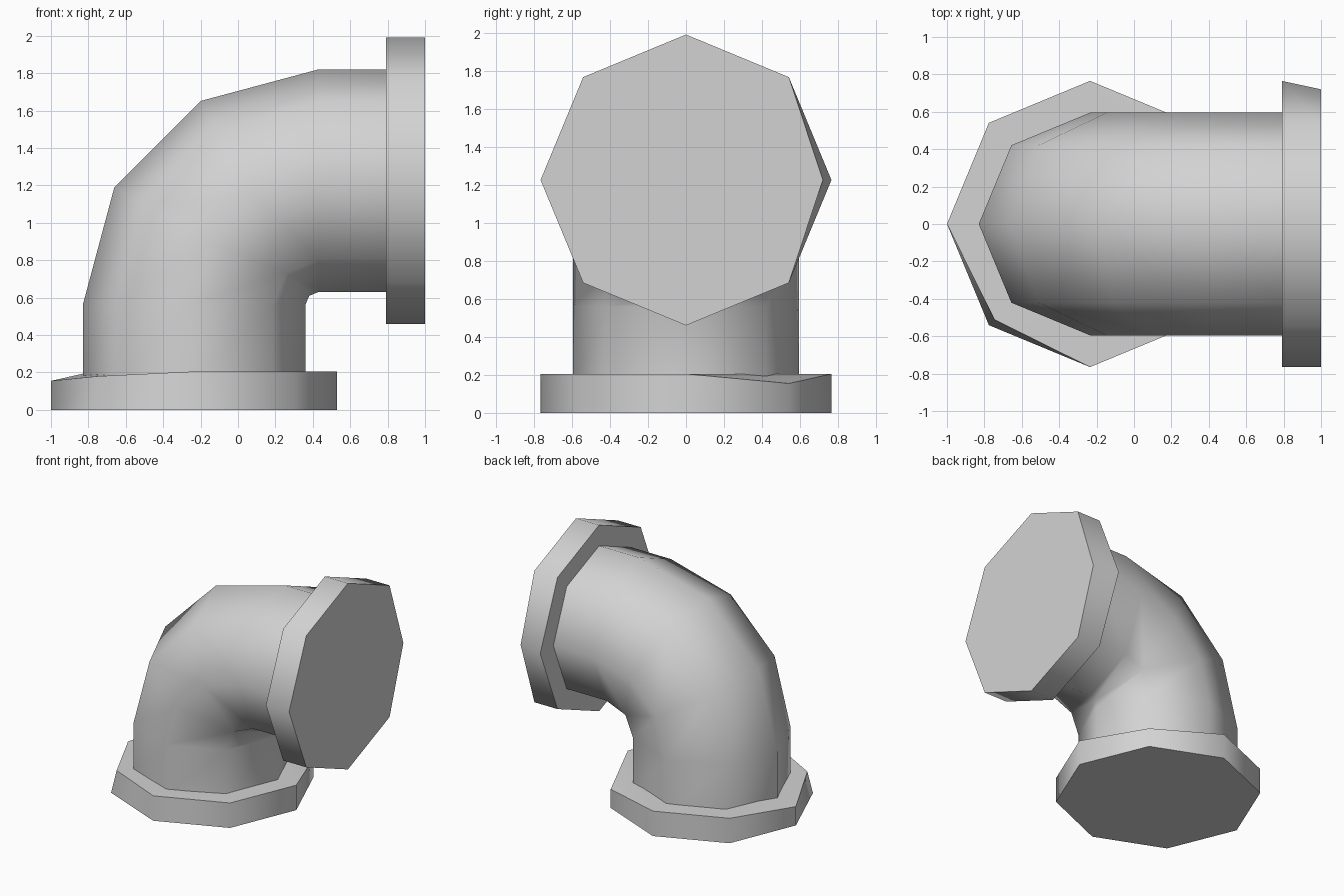
import bpy, bmesh
from math import radians, sin, cos
from mathutils import Vector

cube = bpy.data.objects.get("Cube")
if cube:
    bpy.data.objects.remove(cube, do_unlink=True)

GREY = (0.65, 0.65, 0.65, 1)
mat = bpy.data.materials.new("plain grey")
mat.use_nodes = True
mat.diffuse_color = GREY
mat.node_tree.nodes["Principled BSDF"].inputs["Base Color"].default_value = GREY

SIDES = 8
PIPE_R, FLANGE_R = 0.595, 0.765
BEND_R = 0.665                      # centre-line radius of the elbow
PIVOT = Vector((0.43, 0, 0.56))     # axis the elbow turns around
FOOT_X = PIVOT.x - BEND_R
MOUTH_Z = PIVOT.z + BEND_R


def ring(turn, radius, slide=0.0, inner_turn=None):
    """Octagon across the pipe, turned round the pivot and slid along the pipe."""
    points = []
    for i in range(SIDES):
        a = radians(360 / SIDES * i)
        across, y = radius * cos(a), radius * sin(a)
        use = inner_turn if inner_turn is not None and across > 0.1 else turn
        t = radians(use)
        reach = BEND_R - across
        outward = Vector((-cos(t), 0, sin(t)))
        along = Vector((sin(t), 0, cos(t)))
        points.append(PIVOT + outward * reach + along * slide + Vector((0, y, 0)))
    return points


def loft(name, rings, ears=()):
    """Skin a row of rings and cap both ends; ears are clipped cap corners."""
    bm = bmesh.new()
    loops = [[bm.verts.new(p) for p in r] for r in rings]
    for low, high in zip(loops, loops[1:]):
        for i in range(SIDES):
            j = (i + 1) % SIDES
            bm.faces.new((low[i], low[j], high[j], high[i]))
    bm.faces.new(loops[0][::-1])
    last = loops[-1]
    bm.faces.new([v for i, v in enumerate(last) if i not in ears])
    for i in ears:
        bm.faces.new((last[i - 1], last[i], last[(i + 1) % SIDES]))
    bmesh.ops.remove_doubles(bm, verts=bm.verts, dist=0.0005)
    bmesh.ops.recalc_face_normals(bm, faces=bm.faces)
    mesh = bpy.data.meshes.new(name)
    bm.to_mesh(mesh)
    bm.free()
    mesh.materials.append(mat)
    ob = bpy.data.objects.new(name, mesh)
    bpy.context.collection.objects.link(ob)
    bpy.ops.object.select_all(action='DESELECT')
    ob.select_set(True)
    bpy.context.view_layer.objects.active = ob
    bpy.ops.object.shade_smooth_by_angle(angle=radians(55))
    return ob


# Elbow pipe: the inside of the bend has a single crease
loft("elbow_pipe", [
    ring(0, PIPE_R, 0.14 - PIVOT.z),
    ring(0, PIPE_R),
    ring(30, PIPE_R, inner_turn=45),
    ring(60, PIPE_R, inner_turn=45),
    ring(90, PIPE_R),
    ring(90, PIPE_R, 0.8 - PIVOT.x),
])

# Bottom flange with worn upper corners
base = ring(0, FLANGE_R, -PIVOT.z)
rim = ring(0, FLANGE_R, 0.205 - PIVOT.z)
rim[1].z = rim[4].z = 0.155
rim[5] += Vector((0.03, 0.03, -0.025))
loft("bottom_flange", [base, rim], ears=(1, 4))

# Side flange with one outer corner pulled in
back = ring(90, FLANGE_R, 0.79 - PIVOT.x)
face = ring(90, FLANGE_R, 1.0 - PIVOT.x)
face[2].y -= 0.045
loft("side_flange", [back, face])
